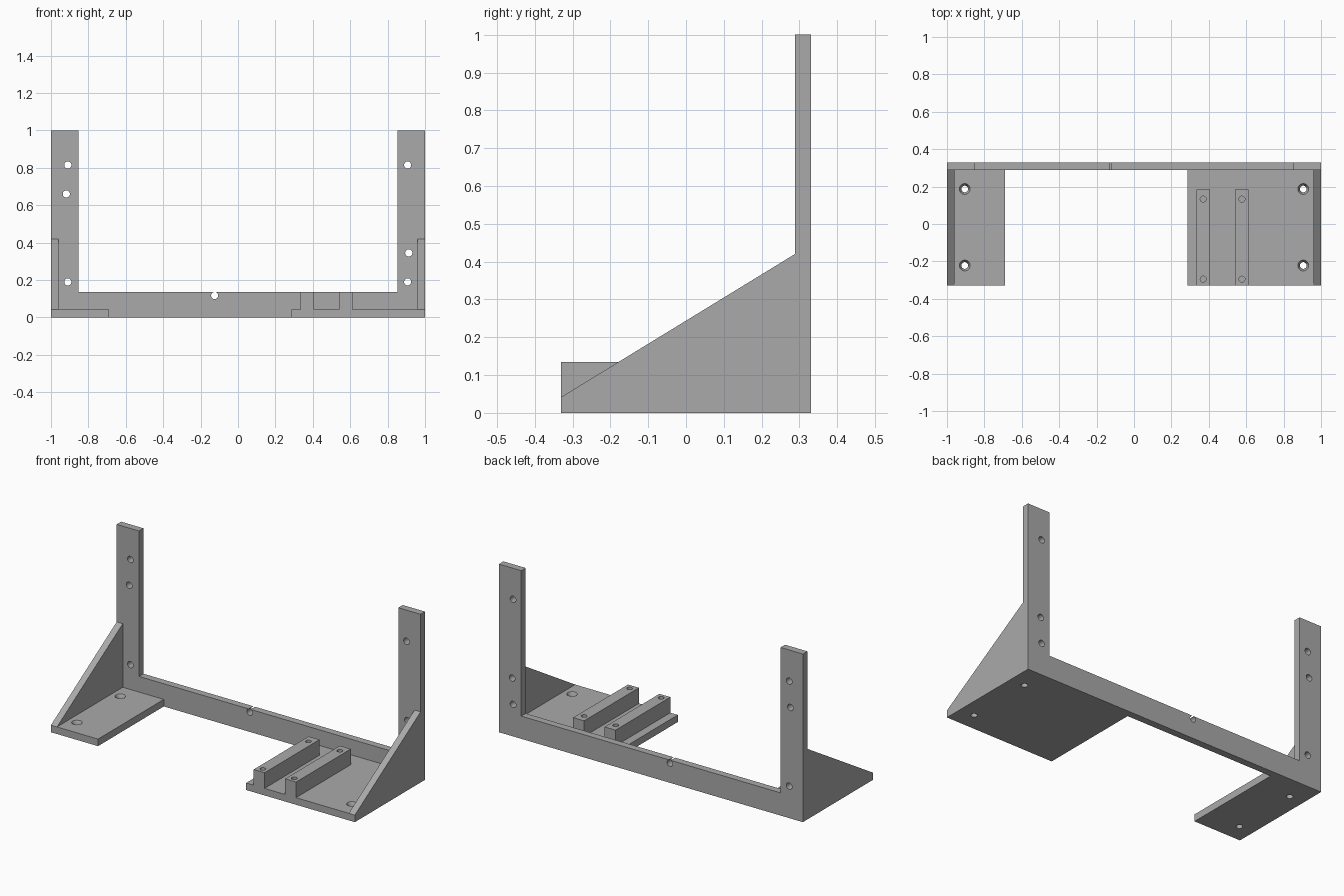
import bpy, bmesh
from mathutils import Matrix, Vector

cube = bpy.data.objects.get("Cube")
if cube:
    bpy.data.objects.remove(cube, do_unlink=True)

grey = bpy.data.materials.new("plain grey")
grey.use_nodes = True
grey.diffuse_color = (0.4, 0.4, 0.4, 1)
grey.node_tree.nodes["Principled BSDF"].inputs["Base Color"].default_value = grey.diffuse_color

DEPTH = 0.33      # half depth of the whole bracket
WALL = 0.042      # thickness of frame, plates and gussets
FRONT = DEPTH - WALL
BAR = 0.135       # height of the lower bar and the rails
ARM = 0.853       # inner edge of the uprights
SLOPE_TOP = 0.42


def finish(name, bm):
    bmesh.ops.recalc_face_normals(bm, faces=bm.faces)
    mesh = bpy.data.meshes.new(name)
    bm.to_mesh(mesh)
    bm.free()
    mesh.materials.append(grey)
    ob = bpy.data.objects.new(name, mesh)
    bpy.context.collection.objects.link(ob)
    return ob


def extrude(name, outline, offset):
    """Solid made by pushing a flat outline along an offset."""
    bm = bmesh.new()
    face = bm.faces.new([bm.verts.new(p) for p in outline])
    new = bmesh.ops.extrude_face_region(bm, geom=[face])["geom"]
    verts = [v for v in new if isinstance(v, bmesh.types.BMVert)]
    bmesh.ops.translate(bm, verts=verts, vec=offset)
    return finish(name, bm)


def box(name, x0, x1, y0, y1, z0, z1):
    return extrude(name, [(x0, y0, z0), (x1, y0, z0), (x1, y1, z0), (x0, y1, z0)],
                   (0, 0, z1 - z0))


def drill(ob, centres, r_low, r_high, length, axis="Z"):
    """Cut round or tapered holes centred on the given points."""
    bm = bmesh.new()
    turn = Matrix.Rotation(1.5707963, 4, "X") if axis == "Y" else Matrix()
    for c in centres:
        bmesh.ops.create_cone(bm, cap_ends=True, segments=32, radius1=r_low,
                              radius2=r_high, depth=length,
                              matrix=Matrix.Translation(Vector(c)) @ turn)
    cutter = finish("hole_cutter", bm)
    mod = ob.modifiers.new("holes", "BOOLEAN")
    mod.operation, mod.solver, mod.object = "DIFFERENCE", "EXACT", cutter
    graph = bpy.context.evaluated_depsgraph_get()
    mesh = bpy.data.meshes.new_from_object(ob.evaluated_get(graph))
    ob.modifiers.clear()
    ob.data = mesh
    bpy.data.objects.remove(cutter, do_unlink=True)


# U-shaped back frame with screw holes
half = [(ARM, BAR), (ARM, 1), (1, 1), (1, 0)]
profile = half + [(-x, z) for x, z in reversed(half)]
frame = extrude("back_frame", [(x, FRONT, z) for x, z in profile], (0, WALL, 0))
screws = [(-0.91, 0.815), (-0.918, 0.66), (-0.91, 0.19), (-0.125, 0.117),
          (0.907, 0.815), (0.913, 0.345), (0.907, 0.19)]
drill(frame, [(x, DEPTH - WALL / 2, z) for x, z in screws], 0.019, 0.019, 0.2, "Y")

# Base plates with countersunk holes, and sloping side gussets
for side, s, inner in (("left", 1, 0.285), ("right", -1, 0.69)):
    x0, x1 = sorted((s * inner, s))
    plate = box(side + "_base_plate", x0, x1, -DEPTH, FRONT, 0, WALL)
    holes = [(s * 0.905, y) for y in (0.187, -0.222)]
    drill(plate, [(x, y, WALL / 2) for x, y in holes], 0.018, 0.018, 0.2)
    drill(plate, [(x, y, WALL) for x, y in holes], 0.018, 0.040, 0.04)
    extrude(side + "_gusset",
            [(s, -DEPTH, WALL), (s, FRONT, WALL), (s, FRONT, SLOPE_TOP)],
            (-s * 0.04, 0, 0))

# Two mounting rails with blind holes
for name, x in (("inner_rail", 0.37), ("outer_rail", 0.577)):
    rail = box(name, x - 0.036, x + 0.036, -DEPTH, 0.185, WALL, BAR)
    drill(rail, [(x, y, BAR) for y in (0.133, -0.295)], 0.016, 0.016, 0.14)

# Smooth hole walls, crisp edges elsewhere
for ob in bpy.context.collection.objects:
    ob.select_set(ob.type == "MESH")
bpy.context.view_layer.objects.active = frame
bpy.ops.object.shade_smooth_by_angle()
